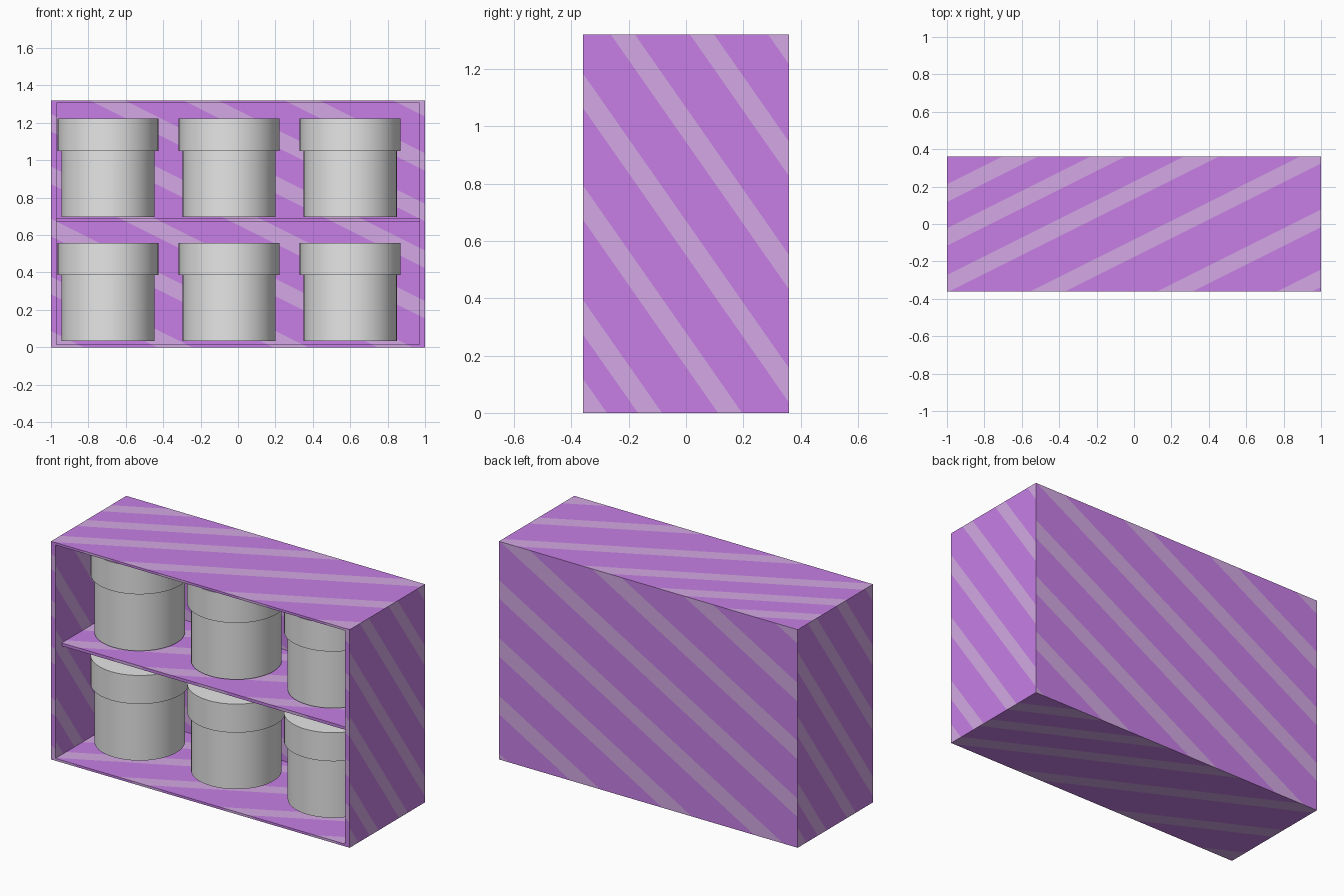
import bpy, bmesh, math
from mathutils import Vector

if "Cube" in bpy.data.objects:
    bpy.data.objects.remove(bpy.data.objects["Cube"])


def material(name, rgb):
    m = bpy.data.materials.new(name)
    m.diffuse_color = (*rgb, 1)
    m.use_nodes = True
    m.node_tree.nodes["Principled BSDF"].inputs["Base Color"].default_value = m.diffuse_color
    return m


PURPLE = material("purple", (0.57, 0.212, 0.79))
STRIPE = material("pale_mauve_stripe", (0.655, 0.395, 0.78))
GREY = material("light_grey", (0.79, 0.79, 0.79))

# Stripe rule for each facing: stripe normal, stripe centres, half width
SIDE = [-0.455, -0.18, 0.22, 0.61, 1.005, 1.40, 1.79]
TOP = [0.665, 0.43, 0.18, -0.13, -0.47, -0.79]
FRONT = [-0.46, -0.17, 0.14, 0.42, 0.70, 0.97, 1.22, 1.49, 1.78]
BACK = [-0.59 + 0.35 * k for k in range(8)]
RULES = {
    (1, 0, 0): ((0, 1.43, 1), SIDE, 0.06),
    (-1, 0, 0): ((0, -1.43, 1), SIDE, 0.06),
    (0, -1, 0): ((0.5, 0, 1), FRONT, 0.047),
    (0, 1, 0): ((-0.57, 0, 1), BACK, 0.056),
    (0, 0, 1): ((-0.5, 1, 0), TOP, 0.047),
    (0, 0, -1): ((0.5, 1, 0), TOP, 0.047),
}


def facing(face):
    return tuple(int(round(c)) for c in face.normal)


def cut_stripes(bm):
    """Cut diagonal stripes into every face and colour them."""
    bm.normal_update()
    for key, (d, centres, half) in RULES.items():
        d = Vector(d)
        for c in [m + s for m in centres for s in (-half, half)]:
            faces = [f for f in bm.faces if facing(f) == key]
            edges = {e for f in faces for e in f.edges}
            verts = {v for f in faces for v in f.verts}
            bmesh.ops.bisect_plane(
                bm, geom=list(verts) + list(edges) + faces, dist=1e-5,
                plane_co=d * (c / d.length_squared), plane_no=d.normalized())
            bm.normal_update()
        for f in bm.faces:
            if facing(f) == key:
                t = f.calc_center_median().dot(d)
                f.material_index = int(any(abs(t - m) < half for m in centres))


def box(lo, hi):
    bm = bmesh.new()
    bmesh.ops.create_cube(bm, size=1)
    for v in bm.verts:
        v.co = [lo[i] if v.co[i] < 0 else hi[i] for i in range(3)]
    bm.normal_update()
    return bm


def finish(bm, name, mats):
    me = bpy.data.meshes.new(name)
    bm.to_mesh(me)
    bm.free()
    for m in mats:
        me.materials.append(m)
    ob = bpy.data.objects.new(name, me)
    bpy.context.collection.objects.link(ob)
    return ob


# Open-fronted case, hollowed from the front face
bm = box((-1, -0.36, 0), (1, 0.36, 1.32))
front = next(f for f in bm.faces if facing(f) == (0, -1, 0))
bmesh.ops.inset_individual(bm, faces=[front], thickness=0.02)
for v in front.verts:
    v.co.x = math.copysign(0.97, v.co.x)
back = bmesh.ops.extrude_discrete_faces(bm, faces=[front])["faces"][0]
for v in back.verts:
    v.co.y = 0.33
cut_stripes(bm)
finish(bm, "case", (PURPLE, STRIPE))

# Middle shelf, set back a little from the front
bm = box((-0.97, -0.30, 0.672), (0.97, 0.33, 0.69))
cut_stripes(bm)
finish(bm, "shelf", (PURPLE, STRIPE))


def drum(name, x, y, z0, z1, r):
    bpy.ops.mesh.primitive_cylinder_add(
        vertices=48, radius=r, depth=z1 - z0, location=(x, y, (z0 + z1) / 2))
    ob = bpy.context.object
    ob.name = name
    ob.data.materials.append(GREY)
    bpy.ops.object.shade_smooth_by_angle(angle=math.radians(30))


# Two rows of three lidded jars
for row, z in (("lower", 0.033), ("upper", 0.697)):
    for col in range(3):
        x = -0.695 + 0.6475 * col
        drum(f"{row}_jar_body_{col + 1}", x, 0.052, z, z + 0.36, 0.249)
        drum(f"{row}_jar_lid_{col + 1}", x, 0.052, z + 0.352, z + 0.525, 0.27)
